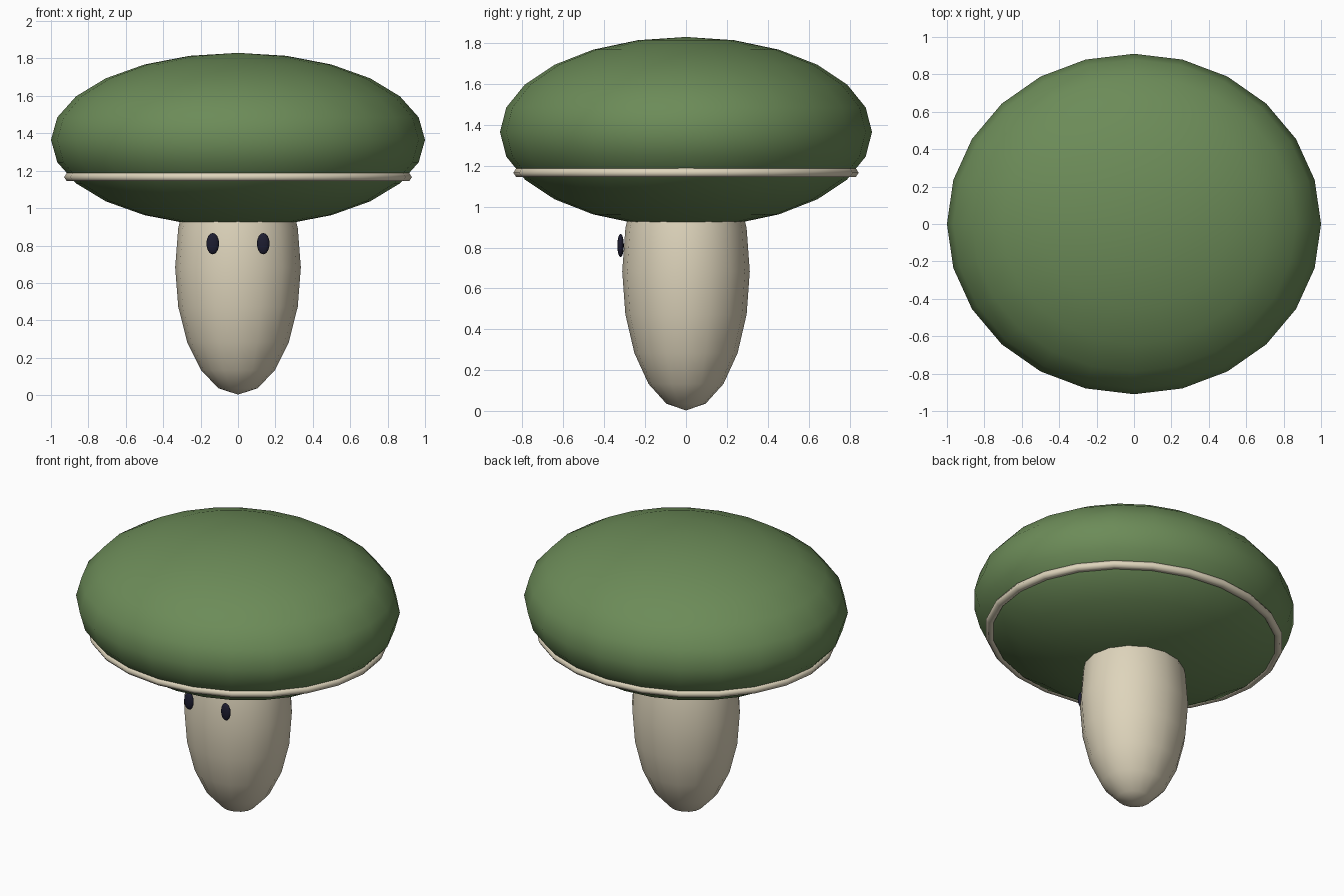
import bpy
import math

if "Cube" in bpy.data.objects:
    bpy.data.objects.remove(bpy.data.objects["Cube"])


def material(name, rgb):
    m = bpy.data.materials.new(name)
    m.diffuse_color = (*rgb, 1.0)
    m.use_nodes = True
    m.node_tree.nodes["Principled BSDF"].inputs["Base Color"].default_value = m.diffuse_color
    return m


GREEN = material("moss green", (0.15, 0.26, 0.098))
CREAM = material("cream", (0.73, 0.66, 0.50))
NAVY = material("dark navy", (0.012, 0.012, 0.03))


def finish(name, scale, mat):
    ob = bpy.context.object
    ob.name = name
    ob.scale = scale
    bpy.ops.object.transform_apply(location=False, rotation=False, scale=True)
    ob.data.materials.append(mat)
    bpy.ops.object.shade_smooth()
    return ob


def ellipsoid(name, loc, radii, segments, rings, mat):
    bpy.ops.mesh.primitive_uv_sphere_add(
        segments=segments, ring_count=rings, radius=1, location=loc)
    return finish(name, radii, mat)


# Broad flattened cap
ellipsoid("cap", (0, 0, 1.365), (1.0, 0.91, 0.465), 24, 12, GREEN)

# Egg-shaped stem, its top hidden inside the cap
ellipsoid("stem", (0, 0, 0.683), (0.336, 0.312, 0.68), 16, 10, CREAM)

# Thin trim ring around the lower part of the cap
bpy.ops.mesh.primitive_torus_add(
    major_segments=24, minor_segments=6, major_radius=0.9, minor_radius=0.03,
    location=(0, 0, 1.166))
finish("cap_ring", (1.0, 0.908, 0.85), CREAM)

# Pair of flat oval eyes
for side, label in ((-1, "left"), (1, "right")):
    ellipsoid(label + "_eye", (side * 0.135, -0.32, 0.81),
              (0.034, 0.016, 0.057), 12, 8, NAVY)
